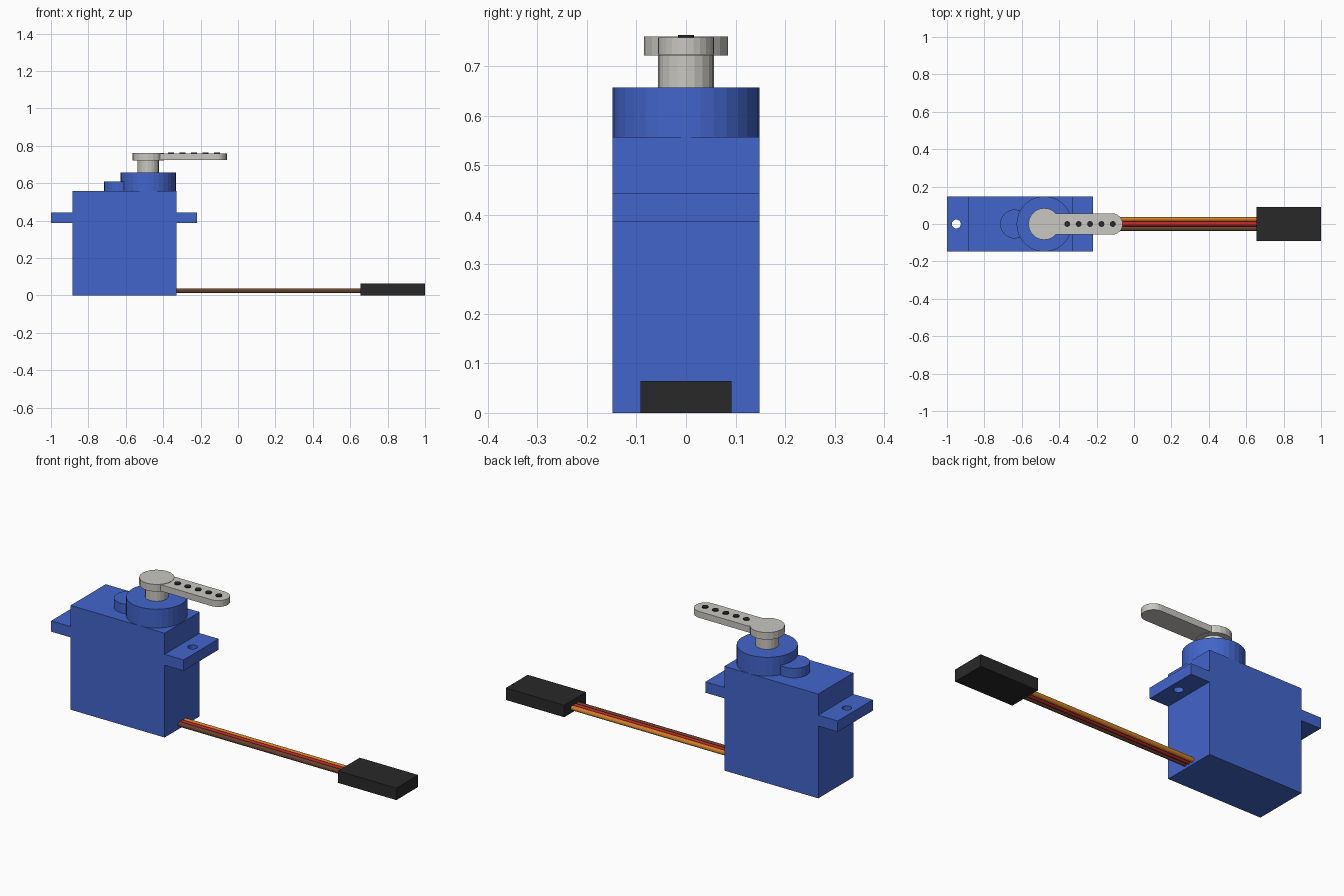
import bpy
import bmesh
from math import pi, sin, cos

cube = bpy.data.objects.get("Cube")
if cube:
    bpy.data.objects.remove(cube, do_unlink=True)


def material(name, rgb):
    mat = bpy.data.materials.new(name)
    mat.use_nodes = True
    mat.diffuse_color = (*rgb, 1)
    mat.node_tree.nodes["Principled BSDF"].inputs["Base Color"].default_value = (*rgb, 1)
    return mat


blue = material("blue plastic", (0.055, 0.13, 0.6))
grey = material("light grey plastic", (0.58, 0.57, 0.53))
black = material("black plastic", (0.022, 0.022, 0.022))
orange = material("orange wire", (0.65, 0.21, 0.02))
red = material("red wire", (0.5, 0.02, 0.02))
brown = material("brown wire", (0.14, 0.055, 0.025))


def finish(name, bm, mat):
    bmesh.ops.recalc_face_normals(bm, faces=bm.faces[:])
    mesh = bpy.data.meshes.new(name)
    bm.to_mesh(mesh)
    bm.free()
    mesh.materials.append(mat)
    obj = bpy.data.objects.new(name, mesh)
    bpy.context.collection.objects.link(obj)
    return obj


def prism(name, outline, offset, mat):
    """Extrude a closed outline of 3D points by an offset vector."""
    bm = bmesh.new()
    face = bm.faces.new([bm.verts.new(p) for p in outline])
    new = bmesh.ops.extrude_face_region(bm, geom=[face])["geom"]
    bmesh.ops.translate(bm, vec=offset,
                        verts=[v for v in new if isinstance(v, bmesh.types.BMVert)])
    return finish(name, bm, mat)


def arc(x, radius, start, end, steps):
    return [(x + radius * cos(start + (end - start) * i / steps),
             radius * sin(start + (end - start) * i / steps)) for i in range(steps + 1)]


def disc(name, x, radius, z0, z1, sides, mat):
    ring = arc(x, radius, 0, 2 * pi, sides)[:-1]
    return prism(name, [(px, py, z0) for px, py in ring], (0, 0, z1 - z0), mat)


def box(name, x0, x1, half_y, z0, z1, mat):
    outline = [(x0, -half_y, z0), (x1, -half_y, z0), (x1, -half_y, z1), (x0, -half_y, z1)]
    return prism(name, outline, (0, 2 * half_y, 0), mat)


# Case with mounting ears, extruded from its side profile
left, right, ear_left, ear_right = -0.885, -0.33, -1.0, -0.218
ear_low, ear_high, top, half_depth = 0.386, 0.444, 0.557, 0.148
profile = [(left, 0), (right, 0), (right, ear_low), (ear_right, ear_low),
           (ear_right, ear_high), (right, ear_high), (right, top), (left, top),
           (left, ear_high), (ear_left, ear_high), (ear_left, ear_low), (left, ear_low)]
case = prism("servo_case", [(x, -half_depth, z) for x, z in profile],
             (0, 2 * half_depth, 0), blue)

# Screw holes through the ears
for x in (-0.95, -0.268):
    cutter = disc("hole_cutter", x, 0.024, 0.3, 0.5, 16, blue)
    cutter.hide_render = True
    mod = case.modifiers.new("screw_hole", "BOOLEAN")
    mod.operation = "DIFFERENCE"
    mod.solver = "EXACT"
    mod.object = cutter
    bpy.context.view_layer.objects.active = case
    bpy.ops.object.modifier_apply(modifier=mod.name)
    bpy.data.objects.remove(cutter, do_unlink=True)

# Gear housing, small gear bump and output shaft
axis = -0.48
disc("gear_housing", axis, 0.148, top - 0.01, 0.657, 32, blue)
disc("gear_bump", -0.638, 0.078, top - 0.01, 0.608, 24, blue)
disc("output_shaft", axis, 0.057, 0.65, 0.73, 20, grey)

# Horn hub and arm with its row of holes
disc("horn_hub", axis, 0.085, 0.722, 0.76, 20, grey)
tip = [(axis, -0.057)] + arc(-0.117, 0.057, -pi / 2, pi / 2, 12) + [(axis, 0.057)]
prism("horn_arm", [(x, y, 0.724) for x, y in tip], (0, 0, 0.034), grey)
for i in range(5):
    disc(f"horn_hole_{i + 1}", -0.357 + 0.061 * i, 0.016, 0.756, 0.763, 12, black)

# Three-wire cable running to the plug
for name, y, mat in (("orange_wire", 0.0245, orange), ("red_wire", 0, red),
                     ("brown_wire", -0.0245, brown)):
    ring = [(right - 0.02, y + a, 0.025 + b) for a, b in arc(0, 0.0125, 0, 2 * pi, 12)[:-1]]
    prism(name, ring, (1.02, 0, 0), mat)
box("plug", 0.655, 1.0, 0.092, 0, 0.064, black)
